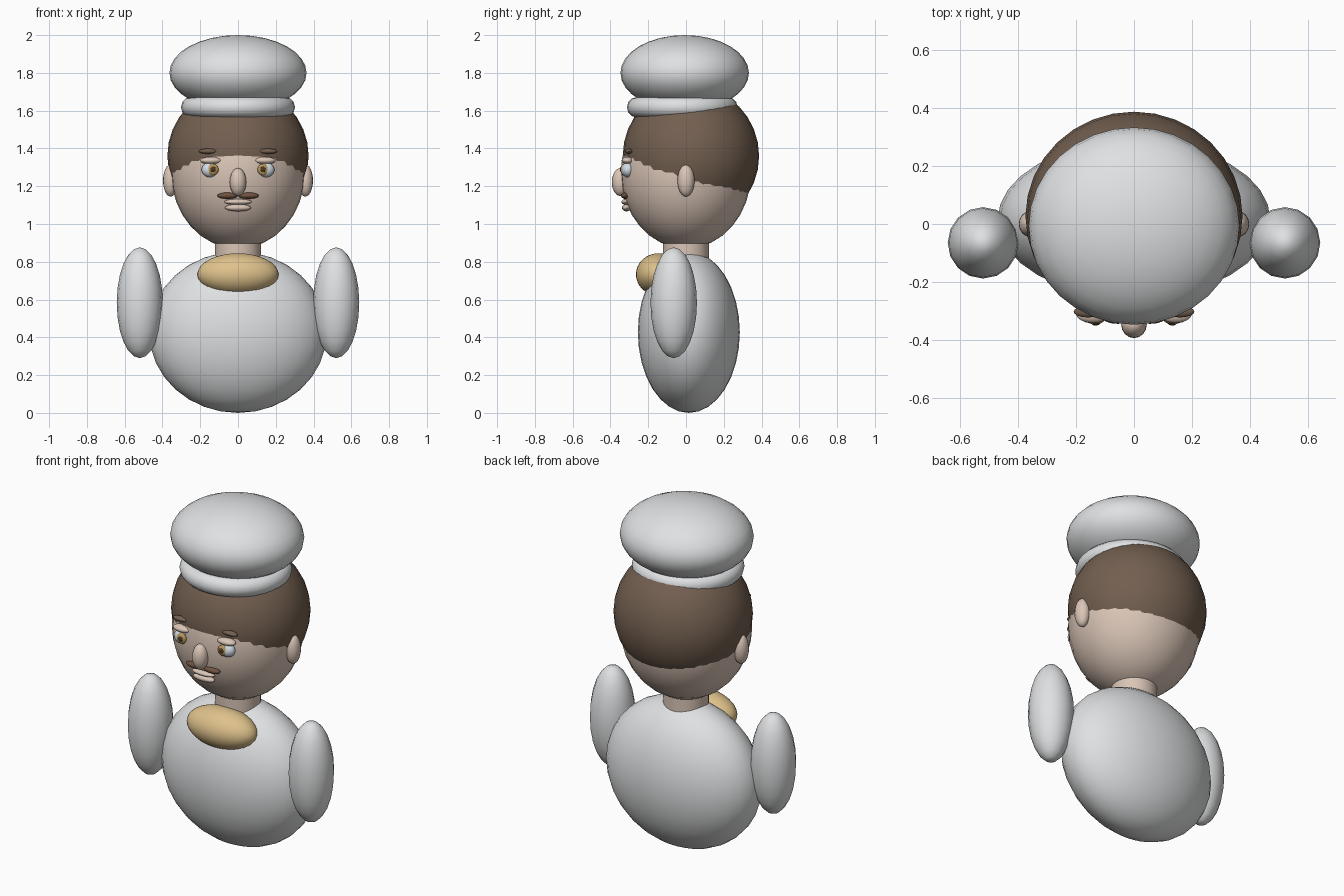
import bpy
import math

if "Cube" in bpy.data.objects:
    bpy.data.objects.remove(bpy.data.objects["Cube"], do_unlink=True)


def material(name, rgb):
    m = bpy.data.materials.new(name)
    m.use_nodes = True
    colour = (*rgb, 1.0)
    m.diffuse_color = colour
    m.node_tree.nodes["Principled BSDF"].inputs["Base Color"].default_value = colour
    return m


cloth = material("white cloth", (0.74, 0.75, 0.76))
skin = material("skin", (0.70, 0.56, 0.47))
hair_brown = material("hair brown", (0.17, 0.115, 0.08))
scarf_gold = material("scarf gold", (0.74, 0.54, 0.26))
eye_white = material("eye white", (0.68, 0.76, 0.83))
iris_amber = material("iris amber", (0.50, 0.32, 0.11))
pupil_brown = material("pupil brown", (0.07, 0.04, 0.02))
moustache_brown = material("moustache brown", (0.16, 0.085, 0.05))


def finish(name, mat):
    ob = bpy.context.object
    ob.name = name
    ob.data.materials.append(mat)
    bpy.ops.object.shade_smooth_by_angle(angle=math.radians(45))
    return ob


def ellipsoid(name, centre, radii, mat, segments=32, rings=16, tilt=0.0):
    bpy.ops.mesh.primitive_uv_sphere_add(segments=segments, ring_count=rings,
                                         radius=1, location=centre,
                                         rotation=(0, tilt, 0))
    bpy.context.object.scale = radii
    bpy.ops.object.transform_apply(location=False, rotation=False, scale=True)
    return finish(name, mat)


def pair(name, centre, radii, mat, segments=16, rings=12, tilt=0.0):
    # the same part on the left (+x) and right (-x)
    x, y, z = centre
    for side, s in (("left", 1), ("right", -1)):
        ellipsoid(f"{side}_{name}", (s * x, y, z), radii, mat, segments, rings, s * tilt)


# Body, arms and scarf
ellipsoid("body", (0, 0.015, 0.427), (0.47, 0.27, 0.427), cloth)
pair("arm", (0.52, -0.065, 0.583), (0.122, 0.123, 0.293), cloth)
ellipsoid("scarf", (0, -0.145, 0.733), (0.215, 0.12, 0.112), scarf_gold)

# Neck
bpy.ops.mesh.primitive_cylinder_add(vertices=32, radius=0.122, depth=0.18,
                                    location=(0, 0, 0.86))
finish("neck", skin)

# Head, hair and ears
ellipsoid("head", (0, 0, 1.27), (0.354, 0.345, 0.4), skin)
ellipsoid("hair", (0, 0.026, 1.36), (0.374, 0.361, 0.37), hair_brown)
pair("ear", (0.357, 0, 1.23), (0.04, 0.045, 0.085), skin)

# Hat
bpy.ops.mesh.primitive_torus_add(major_segments=32, minor_segments=12,
                                 major_radius=0.248, minor_radius=0.054,
                                 location=(0, -0.02, 1.618))
bpy.context.object.scale.y = 0.97
finish("hat_band", cloth)
ellipsoid("hat_crown", (0, -0.007, 1.8), (0.363, 0.34, 0.2), cloth)

# Eyes
pair("eye", (0.147, -0.308, 1.287), (0.046, 0.034, 0.04), eye_white)
pair("iris", (0.133, -0.331, 1.288), (0.03, 0.015, 0.031), iris_amber)
pair("pupil", (0.132, -0.341, 1.289), (0.015, 0.009, 0.016), pupil_brown)
pair("eyelid", (0.142, -0.309, 1.336), (0.058, 0.032, 0.02), skin)
pair("eyebrow", (0.158, -0.302, 1.385), (0.05, 0.02, 0.014), hair_brown)

# Nose, moustache and lips
ellipsoid("nose", (0, -0.347, 1.222), (0.044, 0.046, 0.074), skin, 16, 12)
pair("moustache", (0.055, -0.322, 1.15), (0.055, 0.022, 0.017), moustache_brown)
ellipsoid("upper_lip", (0, -0.318, 1.117), (0.073, 0.024, 0.015), skin, 16, 12)
ellipsoid("lower_lip", (0, -0.314, 1.086), (0.069, 0.025, 0.019), skin, 16, 12)
